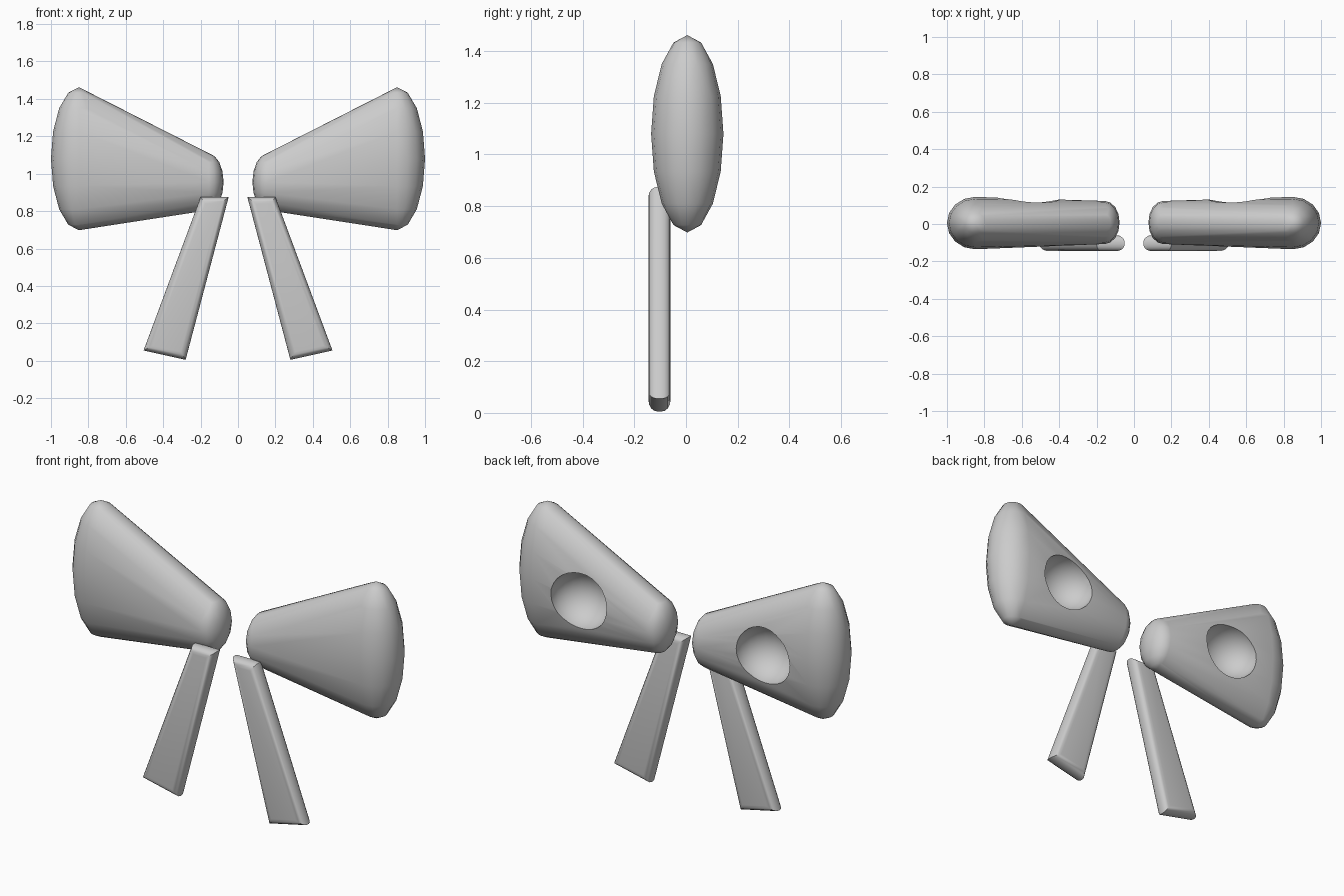
import bpy, bmesh, math
from mathutils import Vector, Matrix

if "Cube" in bpy.data.objects:
    bpy.data.objects.remove(bpy.data.objects["Cube"])


def to_object(name, bm):
    bmesh.ops.recalc_face_normals(bm, faces=bm.faces)
    mesh = bpy.data.meshes.new(name)
    bm.to_mesh(mesh)
    bm.free()
    ob = bpy.data.objects.new(name, mesh)
    bpy.context.collection.objects.link(ob)
    return ob


def activate(ob):
    bpy.ops.object.select_all(action='DESELECT')
    ob.select_set(True)
    bpy.context.view_layer.objects.active = ob


def add_ellipsoid(bm, centre, radii, segments=16, rings=8):
    m = Matrix.Translation(centre) @ Matrix.Diagonal((*radii, 1))
    bmesh.ops.create_uvsphere(bm, u_segments=segments, v_segments=rings,
                              radius=1, matrix=m)


def bow_loop(name, s):
    # flared body: hull around a small inner and a tall outer ellipsoid
    bm = bmesh.new()
    add_ellipsoid(bm, (s * 0.155, 0.008, 0.955), (0.078, 0.115, 0.15))
    add_ellipsoid(bm, (s * 0.85, 0.005, 1.08), (0.15, 0.14, 0.382))
    bmesh.ops.delete(bm, geom=bm.faces[:], context='FACES_ONLY')
    bmesh.ops.delete(bm, geom=bm.edges[:], context='EDGES_FACES')
    if not bm.verts:
        raise RuntimeError("no verts")
    res = bmesh.ops.convex_hull(bm, input=bm.verts[:])
    inner = {g for g in res["geom_interior"] if isinstance(g, bmesh.types.BMVert)}
    inner |= {v for v in bm.verts if not v.link_faces}
    bmesh.ops.delete(bm, geom=list(inner), context='VERTS')
    ob = to_object(name, bm)

    # bowl-shaped hollow in the back
    cb = bmesh.new()
    add_ellipsoid(cb, (s * 0.57, 0.125, 1.02), (0.17, 0.16, 0.155), 24, 14)
    cutter = to_object("hollow_cutter", cb)
    cutter.hide_render = True
    mod = ob.modifiers.new("hollow", 'BOOLEAN')
    mod.operation = 'DIFFERENCE'
    mod.solver = 'EXACT'
    mod.object = cutter
    activate(ob)
    bpy.ops.object.modifier_apply(modifier=mod.name)
    bpy.data.objects.remove(cutter)
    bpy.ops.object.shade_smooth_by_angle(angle=math.radians(42))


def bow_tail(name, s):
    # flat ribbon end with rounded rims
    outline = [(0.05, 0.875), (0.20, 0.875), (0.505, 0.055), (0.28, 0.005)]
    bm = bmesh.new()
    front = [bm.verts.new((s * x, -0.145, z)) for x, z in outline]
    back = [bm.verts.new((s * x, -0.06, z)) for x, z in outline]
    bm.faces.new(front)
    bm.faces.new(back[::-1])
    for i in range(4):
        j = (i + 1) % 4
        bm.faces.new((front[i], back[i], back[j], front[j]))
    bmesh.ops.recalc_face_normals(bm, faces=bm.faces)
    rims = [e for e in bm.edges
            if abs(e.verts[0].co.y - e.verts[1].co.y) < 1e-4]
    bmesh.ops.bevel(bm, geom=rims, offset=0.036, segments=4, profile=0.5,
                    affect='EDGES')
    activate(to_object(name, bm))
    bpy.ops.object.shade_smooth_by_angle(angle=math.radians(35))


for side, s in (("right", 1), ("left", -1)):
    bow_loop(side + "_bow_loop", s)
    bow_tail(side + "_bow_tail", s)
